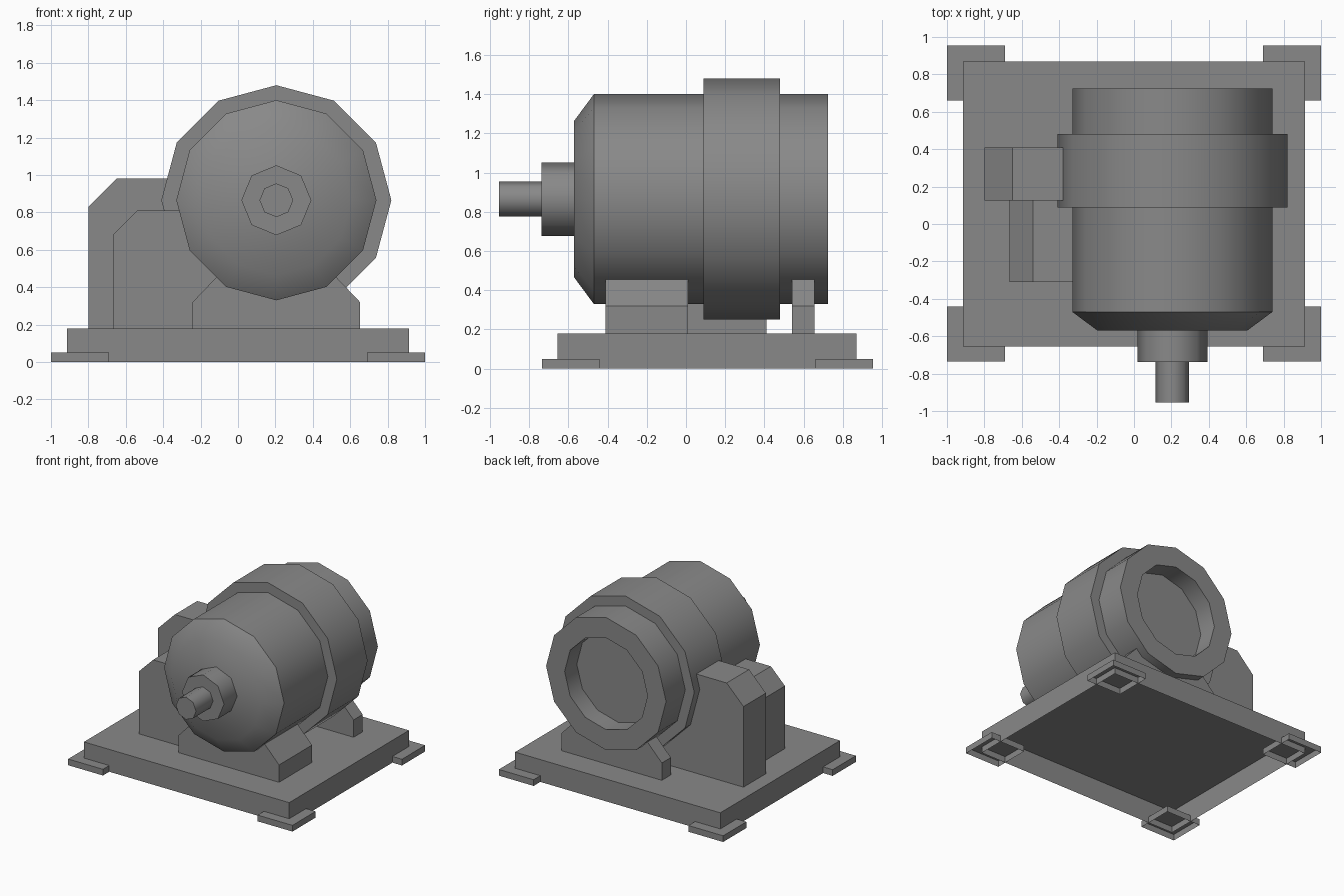
import bpy, bmesh
from math import sin, cos, tau, radians

old = bpy.data.objects.get("Cube")
if old:
    bpy.data.objects.remove(old, do_unlink=True)

GREY = (0.25, 0.25, 0.25, 1)
steel = bpy.data.materials.new("machine grey")
steel.use_nodes = True
steel.diffuse_color = GREY
steel.node_tree.nodes["Principled BSDF"].inputs["Base Color"].default_value = GREY

AXIS_X, AXIS_Z = 0.205, 0.865   # centre line of the rotating parts
DECK = 0.18                     # top of the base plate


def finish(name, bm, smooth=False):
    mesh = bpy.data.meshes.new(name)
    bm.to_mesh(mesh)
    bm.free()
    mesh.materials.append(steel)
    ob = bpy.data.objects.new(name, mesh)
    bpy.context.collection.objects.link(ob)
    if smooth:
        bpy.ops.object.select_all(action='DESELECT')
        bpy.context.view_layer.objects.active = ob
        ob.select_set(True)
        bpy.ops.object.shade_smooth_by_angle(angle=radians(50))
    return ob


def lathe(name, sides, profile, caps=(True, True)):
    """Turn (radius, y) points, listed front to back, around the shaft line."""
    bm = bmesh.new()
    rings = [[bm.verts.new((AXIS_X + r * sin(tau * i / sides), y,
                            AXIS_Z + r * cos(tau * i / sides)))
              for i in range(sides)] for r, y in profile]
    for a, b in zip(rings, rings[1:]):
        for i in range(sides):
            j = (i + 1) % sides
            bm.faces.new((a[i], b[i], b[j], a[j]))
    if caps[0]:
        bm.faces.new(rings[0])
    if caps[1]:
        bm.faces.new(rings[-1][::-1])
    return finish(name, bm, True)


def open_box(name, x0, x1, y0, y1, z1):
    """Pressed sheet box without an underside."""
    bm = bmesh.new()
    bmesh.ops.create_cube(bm, size=1)
    for v in bm.verts:
        v.co = (x1 if v.co.x > 0 else x0, y1 if v.co.y > 0 else y0,
                z1 if v.co.z > 0 else 0)
    under = [f for f in bm.faces if f.normal.z < -0.5]
    bmesh.ops.delete(bm, geom=under, context='FACES_ONLY')
    return finish(name, bm)


def block(name, outline, y0, y1):
    """Extrude an (x, z) outline, starting and ending on the deck, along y."""
    bm = bmesh.new()
    front = [bm.verts.new((x, y0, z)) for x, z in outline]
    back = [bm.verts.new((x, y1, z)) for x, z in outline]
    bm.faces.new(front)
    bm.faces.new(back[::-1])
    for i in range(len(outline) - 1):
        bm.faces.new((front[i], front[i + 1], back[i + 1], back[i]))
    bmesh.ops.recalc_face_normals(bm, faces=bm.faces)
    return finish(name, bm)


# Base plate and corner feet
open_box("base_plate", -0.915, 0.915, -0.655, 0.87, DECK)
for side, x0, x1 in (("right", -1, -0.69), ("left", 0.69, 1)):
    for end, y0, y1 in (("front", -0.735, -0.44), ("rear", 0.66, 0.955)):
        open_box(f"{end}_{side}_foot", x0, x1, y0, y1, 0.05)

# Cradles under the barrel
half = [(0.448, DECK), (0.448, 0.32), (0.30, 0.475)]
cradle = [(AXIS_X - x, z) for x, z in half] + [(AXIS_X + x, z) for x, z in half[::-1]]
block("front_cradle", cradle, -0.41, 0.01)
block("rear_cradle", cradle, 0.54, 0.655)


# Side housings with one chamfered shoulder
def housing(name, x, top, cut, y0, y1):
    inner = 0.14
    block(name, [(x, DECK), (x, top - cut), (x + cut, top),
                 (inner, top), (inner, DECK)], y0, y1)


housing("tall_side_housing", -0.8, 0.98, 0.15, 0.125, 0.41)
housing("low_side_housing", -0.665, 0.81, 0.125, -0.31, 0.125)

# Barrel with tapered nose and recessed rear, plus raised band
lathe("barrel", 12, [(0.40, -0.57), (0.535, -0.47), (0.535, 0.725),
                     (0.37, 0.725), (0.37, 0.57)])
lathe("barrel_band", 12, [(0.52, 0.088), (0.615, 0.088), (0.615, 0.48), (0.52, 0.48)],
      caps=(False, False))

# Hub and drive shaft
lathe("shaft_hub", 8, [(0.187, -0.738), (0.187, -0.56)])
lathe("drive_shaft", 8, [(0.09, -0.955), (0.09, -0.73)])
